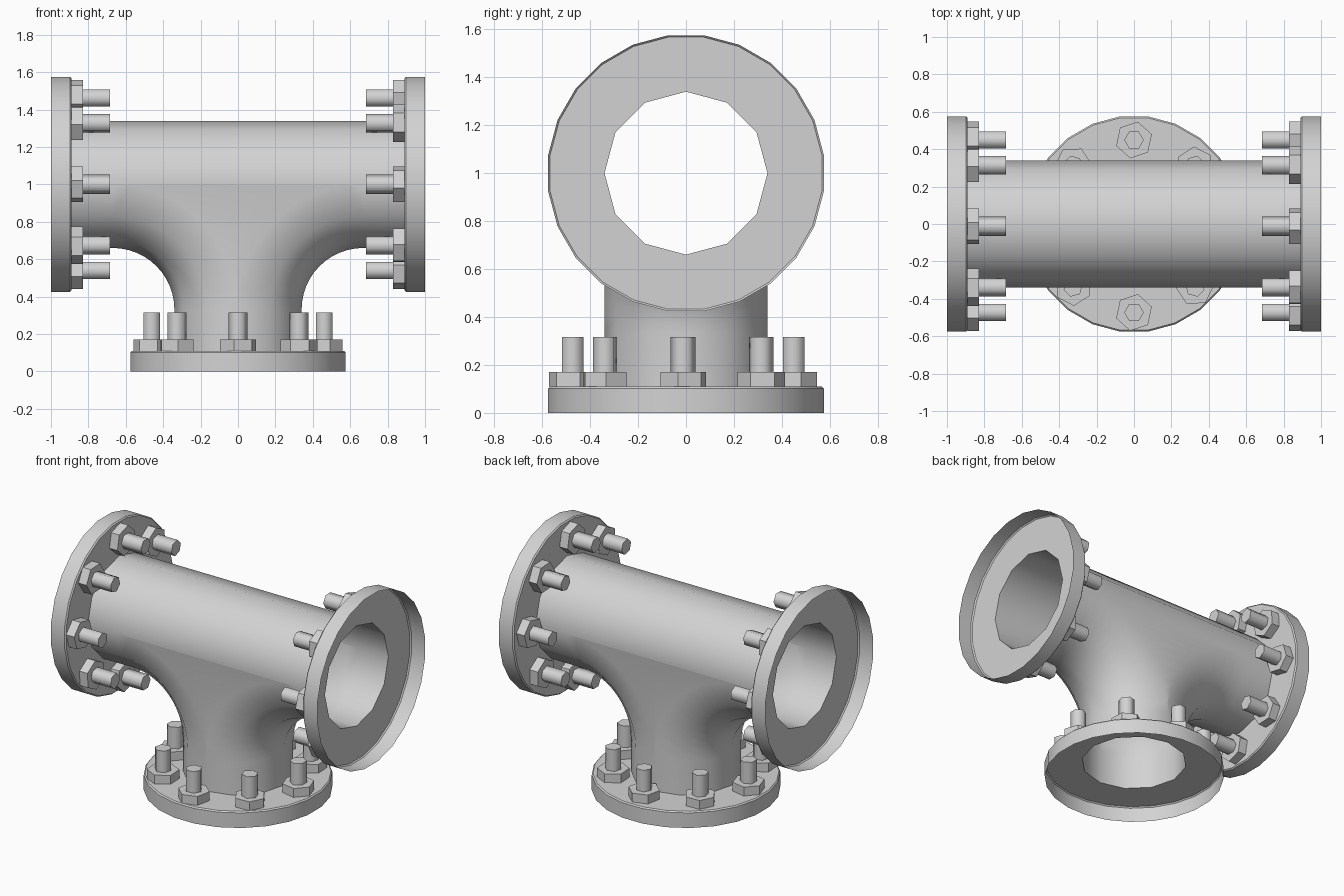
import bpy, bmesh
from math import sin, cos, pi, radians
from mathutils import Matrix

cube = bpy.data.objects.get("Cube")
if cube:
    bpy.data.objects.remove(cube, do_unlink=True)

PIPE_R = 0.34        # pipe radius
BEND = 0.67          # radius of the blend centre line
AXIS_Z = 1.0         # height of the main run
FLANGE_R, FLANGE_H, CHAMFER = 0.58, 0.11, 0.008
NUT_TOP, STUD_TOP = 0.17, 0.316
BOLT_CIRCLE = 0.461

metal = bpy.data.materials.new("light grey metal")
metal.use_nodes = True
grey = (0.65, 0.65, 0.65, 1)
metal.diffuse_color = grey
bsdf = next(n for n in metal.node_tree.nodes if n.type == 'BSDF_PRINCIPLED')
bsdf.inputs["Base Color"].default_value = grey


def finish(name, bm, smooth_angle=None, matrix=Matrix()):
    bmesh.ops.remove_doubles(bm, verts=bm.verts, dist=0.0005)
    bmesh.ops.recalc_face_normals(bm, faces=bm.faces)
    mesh = bpy.data.meshes.new(name)
    bm.to_mesh(mesh)
    bm.free()
    mesh.materials.append(metal)
    obj = bpy.data.objects.new(name, mesh)
    bpy.context.collection.objects.link(obj)
    obj.matrix_world = matrix
    if smooth_angle:
        bpy.ops.object.select_all(action='DESELECT')
        obj.select_set(True)
        bpy.context.view_layer.objects.active = obj
        bpy.ops.object.shade_smooth_by_angle(angle=radians(smooth_angle))


def loft(bm, rows, closed=False):
    """Skin quads between successive rows of points."""
    rows = [[bm.verts.new(p) for p in row] for row in rows]
    for a, b in zip(rows, rows[1:]):
        n = len(a)
        for i in range(n if closed else n - 1):
            j = (i + 1) % n
            bm.faces.new((a[i], a[j], b[j], b[i]))


# Tee body: upper half of the run, two swept bends and flat cheeks.
# Every mouth stops at the flange plate, inside the open rim.
END = 1 - FLANGE_H
bm = bmesh.new()
half = [pi * k / 6 for k in range(7)]
loft(bm, [[(x, PIPE_R * cos(t), AXIS_Z + PIPE_R * sin(t)) for t in half]
          for x in (-END, -BEND, BEND, END)])

STEPS = 12
arc = [pi / 2 * k / STEPS for k in range(STEPS + 1)]
centre_z = AXIS_Z - BEND
path = [(-END, AXIS_Z, 0)]
path += [(-BEND + BEND * sin(a), centre_z + BEND * cos(a), a) for a in arc]
path += [(0, FLANGE_H, pi / 2)]
for side in (1, -1):
    loft(bm, [[(side * (x - PIPE_R * sin(t) * sin(a)), PIPE_R * cos(t),
                z - PIPE_R * sin(t) * cos(a)) for t in half]
              for x, z, a in path])

for y in (-PIPE_R, PIPE_R):
    for (x0, z0, _), (x1, z1, _) in zip(path[1:-2], path[2:-1]):
        corners = [(x0, z0), (x1, z1), (-x1, z1), (-x0, z0)]
        if abs(x1) < 0.0005:
            corners.pop(2)
        bm.faces.new([bm.verts.new((x, y, z)) for x, z in corners])
finish("tee_pipe", bm, 35)


def ring(radius, z):
    return [(radius * cos(pi * (k + 0.5) / 12), radius * sin(pi * (k + 0.5) / 12), z)
            for k in range(24)]


def bore(z):
    # twelve-sided opening with an extra point in the middle of each side
    radii = [PIPE_R * (cos(pi / 12) if k % 2 else 1) for k in range(24)]
    return [(r * cos(pi * k / 12), r * sin(pi * k / 12), z) for k, r in enumerate(radii)]


def hex_prism(bm, radius, z0, z1, turn, place):
    mat = place @ Matrix.Translation((0, 0, (z0 + z1) / 2)) @ Matrix.Rotation(turn, 4, 'Z')
    bmesh.ops.create_cone(bm, cap_ends=True, segments=6, radius1=radius,
                          radius2=radius, depth=z1 - z0, matrix=mat)


def flange(label, matrix):
    # Cup-shaped plate: a rim open towards the outside and a pierced plate
    bm = bmesh.new()
    loft(bm, [ring(FLANGE_R, 0), ring(FLANGE_R, FLANGE_H - CHAMFER),
              ring(FLANGE_R - CHAMFER, FLANGE_H), bore(FLANGE_H)], closed=True)
    finish(label + "_flange", bm, 30, matrix)

    # Eight nuts and studs
    nuts, studs = bmesh.new(), bmesh.new()
    for k in range(8):
        place = (Matrix.Translation((0, -0.012, 0)) @ Matrix.Rotation(pi * k / 4, 4, 'Z')
                 @ Matrix.Translation((BOLT_CIRCLE, 0, 0)))
        hex_prism(nuts, 0.1, FLANGE_H, NUT_TOP, radians(18), place)
        hex_prism(studs, 0.052, NUT_TOP, STUD_TOP, 0, place)
    finish(label + "_nuts", nuts, None, matrix)
    finish(label + "_studs", studs, 65, matrix)


flange("bottom", Matrix())
for label, side in (("right", -1), ("left", 1)):
    flange(label, Matrix.Translation((side, 0, AXIS_Z)) @ Matrix.Rotation(-side * pi / 2, 4, 'Y'))
